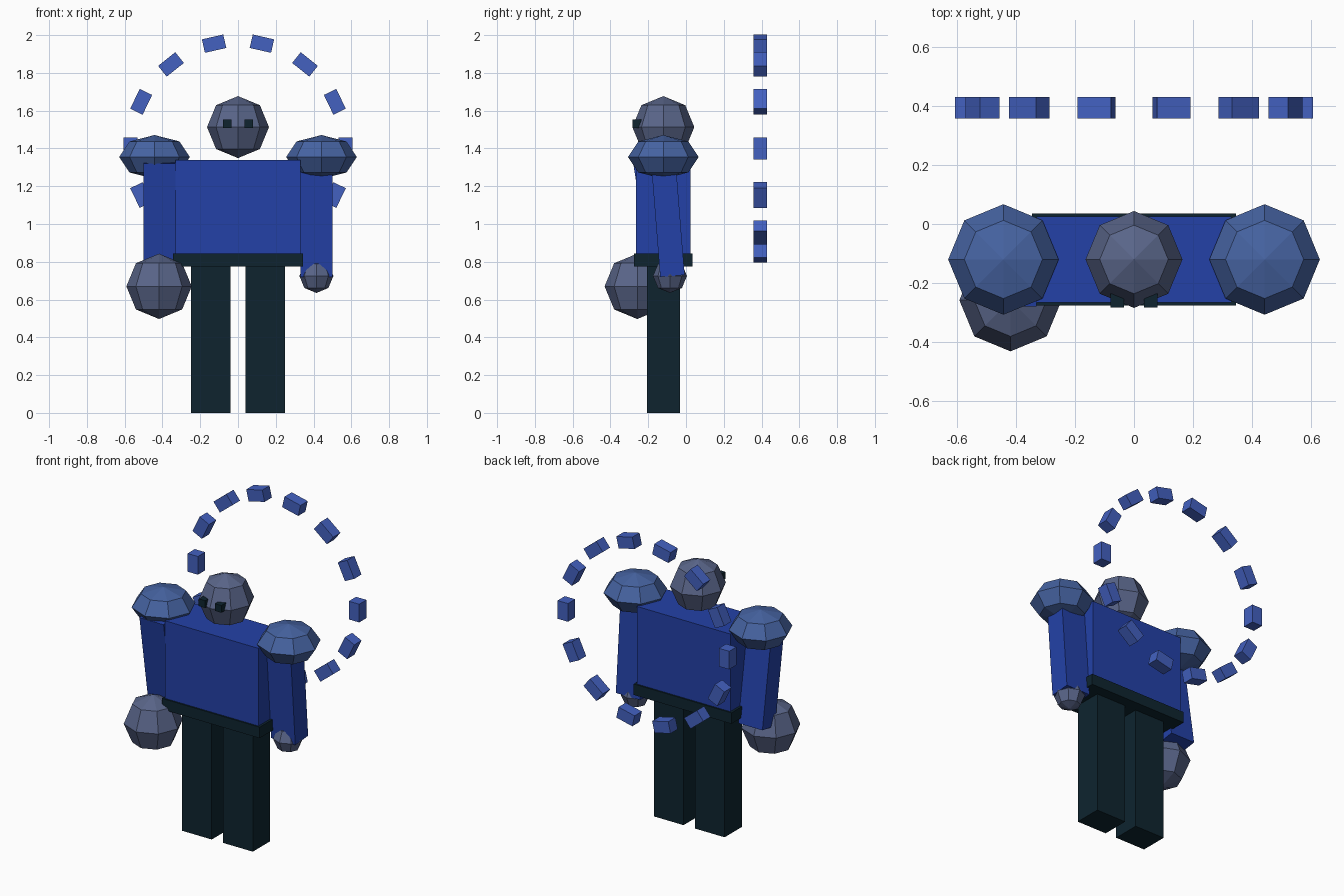
import bpy
from math import sin, cos, tau
from mathutils import Vector

cube = bpy.data.objects.get("Cube")
if cube:
    bpy.data.objects.remove(cube, do_unlink=True)


def material(name, rgb):
    m = bpy.data.materials.new(name)
    m.use_nodes = True
    colour = (*rgb, 1)
    m.diffuse_color = colour
    m.node_tree.nodes["Principled BSDF"].inputs["Base Color"].default_value = colour
    return m


CLOTH = material("deep blue", (0.017, 0.053, 0.39))
PAD = material("steel blue", (0.061, 0.125, 0.36))
SKIN = material("slate grey", (0.10, 0.13, 0.25))
DARK = material("dark teal", (0.0044, 0.0177, 0.0285))
GLOW = material("bright blue", (0.056, 0.119, 0.53))

BODY_Y = -0.12


def finish(name, mat):
    ob = bpy.context.object
    ob.name = ob.data.name = name
    ob.data.materials.append(mat)
    return ob


def box(name, centre, size, mat, rotation=(0, 0, 0)):
    bpy.ops.mesh.primitive_cube_add(size=1, location=centre, rotation=rotation)
    ob = finish(name, mat)
    ob.scale = size
    return ob


def ball(name, centre, radii, mat):
    bpy.ops.mesh.primitive_uv_sphere_add(segments=8, ring_count=4, radius=1, location=centre)
    ob = finish(name, mat)
    ob.scale = radii
    return ob


def arm(name, top, bottom):
    # Box limb leaning from shoulder to hand
    a, b = Vector(top), Vector(bottom)
    ob = box(name, (a + b) / 2, (0.17, 0.13, (a - b).length), CLOTH)
    ob.rotation_euler = (a - b).to_track_quat("Z", "Y").to_euler()
    ob.rotation_euler.z = 0


# Trunk
box("torso", (0, BODY_Y, 1.09), (0.66, 0.29, 0.50), CLOTH)
box("belt", (0, BODY_Y, 0.81), (0.69, 0.31, 0.07), DARK)

# Head
ball("head", (0, BODY_Y, 1.513), (0.164, 0.164, 0.164), SKIN)

# Paired parts
for side, s in (("left", 1), ("right", -1)):
    box(side + "_leg", (s * 0.145, BODY_Y, 0.39), (0.21, 0.175, 0.78), DARK)
    ball(side + "_shoulder", (s * 0.442, BODY_Y, 1.355), (0.187, 0.187, 0.116), PAD)
    box(side + "_eye", (s * 0.057, -0.257, 1.53), (0.046, 0.05, 0.046), DARK)

# Arms and hands, one fist oversized
arm("left_arm", (0.415, BODY_Y, 1.33), (0.415, -0.072, 0.725))
arm("right_arm", (-0.415, BODY_Y, 1.33), (-0.415, -0.215, 0.73))
ball("left_hand", (0.415, -0.085, 0.725), (0.09, 0.09, 0.09), SKIN)
ball("right_fist", (-0.418, -0.258, 0.67), (0.173, 0.173, 0.173), SKIN)

# Floating ring of blocks behind the back
COUNT = 14
for i in range(COUNT):
    a = tau * i / COUNT
    box(f"ring_block_{i + 1}", (0.569 * cos(a), 0.393, 1.4 + 0.569 * sin(a)),
        (0.073, 0.073, 0.116), GLOW, (0, -a, 0))
